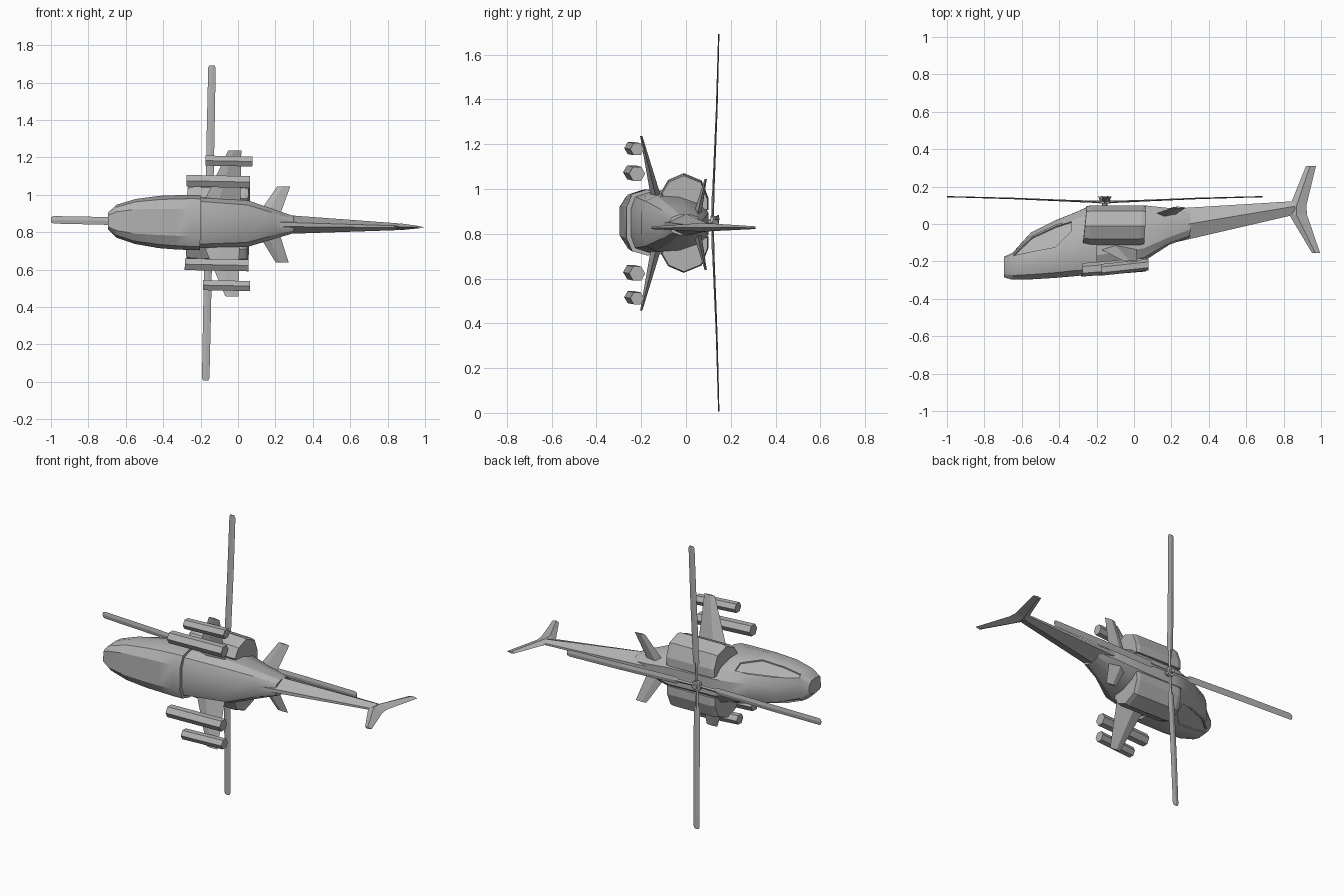
import bpy, bmesh, math
from mathutils import Vector

if "Cube" in bpy.data.objects:
    bpy.data.objects.remove(bpy.data.objects["Cube"], do_unlink=True)

grey = bpy.data.materials.new("plain grey")
grey.use_nodes = True
grey.diffuse_color = (0.45, 0.45, 0.45, 1)
grey.node_tree.nodes["Principled BSDF"].inputs["Base Color"].default_value = (0.45, 0.45, 0.45, 1)

# The aircraft lies on its side: nose to -x, its roof to +y, its span along z
YAW, AXIS_Z = 0.02, 0.846


def loft(name, rings, recess=None, smooth=False):
    """Skin a closed solid over rings of points; recess picks faces to sink."""
    bm = bmesh.new()
    vs = [[bm.verts.new(p) for p in ring] for ring in rings]
    n = len(vs[0])
    chosen = []
    for i in range(len(vs) - 1):
        for j in range(n):
            k = (j + 1) % n
            f = bm.faces.new((vs[i][j], vs[i][k], vs[i + 1][k], vs[i + 1][j]))
            if recess and recess(i, j):
                chosen.append(f)
    bm.faces.new(vs[0])
    bm.faces.new(vs[-1])
    bmesh.ops.recalc_face_normals(bm, faces=bm.faces)
    if chosen:
        bmesh.ops.inset_region(bm, faces=chosen, thickness=0.008, depth=0)
        bmesh.ops.inset_region(bm, faces=chosen, thickness=0.003, depth=-0.008)
    mesh = bpy.data.meshes.new(name)
    bm.to_mesh(mesh)
    bm.free()
    mesh.materials.append(grey)
    ob = bpy.data.objects.new(name, mesh)
    bpy.context.collection.objects.link(ob)
    ob.location.z = AXIS_Z
    ob.rotation_euler.y = YAW
    if smooth:
        bpy.ops.object.select_all(action='DESELECT')
        ob.select_set(True)
        bpy.context.view_layer.objects.active = ob
        bpy.ops.object.shade_smooth_by_angle(angle=math.radians(25))
    return ob


def hull(stations):
    """Mirror half sections of (height, half width) into full rings."""
    return [[(x, y, w) for y, w in half] + [(x, y, -w) for y, w in reversed(half)]
            for x, half in stations]


def blade_ring(x0, x1, y, z, t, axis):
    """Diamond section from x0 to x1, thick along the given axis."""
    off = Vector(axis) * t
    mid = Vector((x0 * 0.6 + x1 * 0.4, y, z))
    return [(x0, y, z), mid + off, (x1, y, z), mid - off]


def ngon(center, r, n, axis, turn=0.0):
    """Regular ring of points around an x or y axis."""
    c, pts = Vector(center), []
    for i in range(n):
        a = turn + math.tau * i / n
        u, v = r * math.cos(a), r * math.sin(a)
        pts.append(c + Vector((0, u, v) if axis == "x" else (u, 0, v)))
    return pts


# Nose shell with sunken cockpit windows
nose = [
    (-0.695, [(-.285, .03), (-.27, .04), (-.235, .045), (-.2, .04), (-.185, .03), (-.175, .012)]),
    (-0.65, [(-.298, .05), (-.275, .075), (-.23, .088), (-.175, .08), (-.16, .06), (-.155, .025)]),
    (-0.55, [(-.296, .065), (-.27, .105), (-.21, .12), (-.155, .112), (-.065, .075), (-.045, .03)]),
    (-0.42, [(-.288, .07), (-.26, .12), (-.2, .14), (-.13, .132), (-.005, .085), (.02, .035)]),
    (-0.33, [(-.28, .072), (-.25, .125), (-.185, .145), (-.04, .125), (.02, .09), (.055, .04)]),
    (-0.25, [(-.272, .072), (-.245, .128), (-.175, .147), (-.04, .135), (.05, .1), (.09, .05)]),
    (-0.2, [(-.265, .07), (-.24, .128), (-.175, .147), (-.04, .135), (.055, .1), (.09, .05)]),
]
loft("nose_shell", hull(nose), lambda i, j: 1 <= i <= 3 and j in (3, 7), True)

# Rear fuselage tapering into the boom
rear = [
    (-0.22, [(-.25, .06), (-.23, .115), (-.17, .135), (-.04, .13), (.06, .1), (.09, .05)]),
    (0.05, [(-.2, .05), (-.18, .1), (-.13, .125), (-.03, .12), (.06, .09), (.1, .05)]),
    (0.19, [(-.11, .035), (-.1, .06), (-.07, .08), (-.01, .08), (.05, .06), (.085, .03)]),
    (0.3, [(-.07, .02), (-.06, .035), (-.03, .045), (.02, .045), (.05, .035), (.064, .015)]),
]
loft("rear_fuselage", hull(rear), smooth=True)

boom = [
    (0.17, [(-.11, .012), (-.02, .055), (.08, .012)]),
    (0.86, [(.05, .005), (.095, .018), (.122, .005)]),
]
loft("tail_boom", hull(boom))

# Swept tail fin, above and below the boom
loft("tail_fin", [blade_ring(a, b, y, 0, t, (0, 0, 1)) for a, b, y, t in (
    (.92, .973, .31, .006), (.835, .922, .1, .018),
    (.83, .925, .05, .018), (.952, .995, -.155, .006))])

# Parts that repeat on both sides
engine = [(-.08, .08), (-.112, .135), (-.08, .19), (-.01, .22), (.07, .187), (.1, .11), (.1, .06)]
for side, s in (("left", 1), ("right", -1)):
    rings = []
    for x, k, lean in ((-.275, .93, .02), (-.24, 1, .01), (.03, 1, .01), (.052, .95, .01)):
        rings.append([(x + lean * (y + .1) / .2, y * k, s * (.1 + (w - .1) * k)) for y, w in engine])
    loft(side + "_engine", rings)

    loft(side + "_stub_wing", [blade_ring(a, b, y, s * z, t, (0, 1, 0)) for a, b, y, z, t in (
        (-.19, .01, -.13, .1, .024), (-.06, .01, -.2, .39, .005))])

    loft(side + "_tailplane", [blade_ring(a, b, y, s * z, t, (0, 1, 0)) for a, b, y, z, t in (
        (.1, .22, .05, .04, .018), (.205, .275, .088, .203, .005))])

    for place, x0, x1, z, r in (("inner", -.28, .06, .223, .036), ("outer", -.18, .07, .333, .031)):
        loft(f"{side}_{place}_pod", [ngon((x0, -.245, s * z), r, 6, "x"),
                                     ngon((x1, -.218, s * z), r, 6, "x")])

# Rotor mast, hub and four blades that rise toward the tips
HUB_X = -0.156
loft("rotor_mast", [ngon((HUB_X, y, 0), .014, 8, "y") for y in (.08, .145)])
loft("rotor_hub", [ngon((HUB_X, y, 0), .03, 8, "y") for y in (.11, .13)])

for q, name in enumerate(("rear", "left", "front", "right")):
    a = q * math.pi / 2
    along = Vector((math.cos(a), 0, math.sin(a)))
    across = Vector((-math.sin(a), 0, math.cos(a)))
    up = Vector((0, 1, 0))
    rings = []
    for d, y, half, t in ((.01, .118, .008, .006), (.12, .121, .01, .006), (.14, .122, .021, .005),
                          (.5, .137, .021, .004), (.83, .146, .02, .003), (.843, .146, .014, .003)):
        c = Vector((HUB_X, y, 0)) + along * d
        rings.append([c + across * half, c + up * t, c - across * half, c - up * t])
    loft(name + "_rotor_blade", rings)
